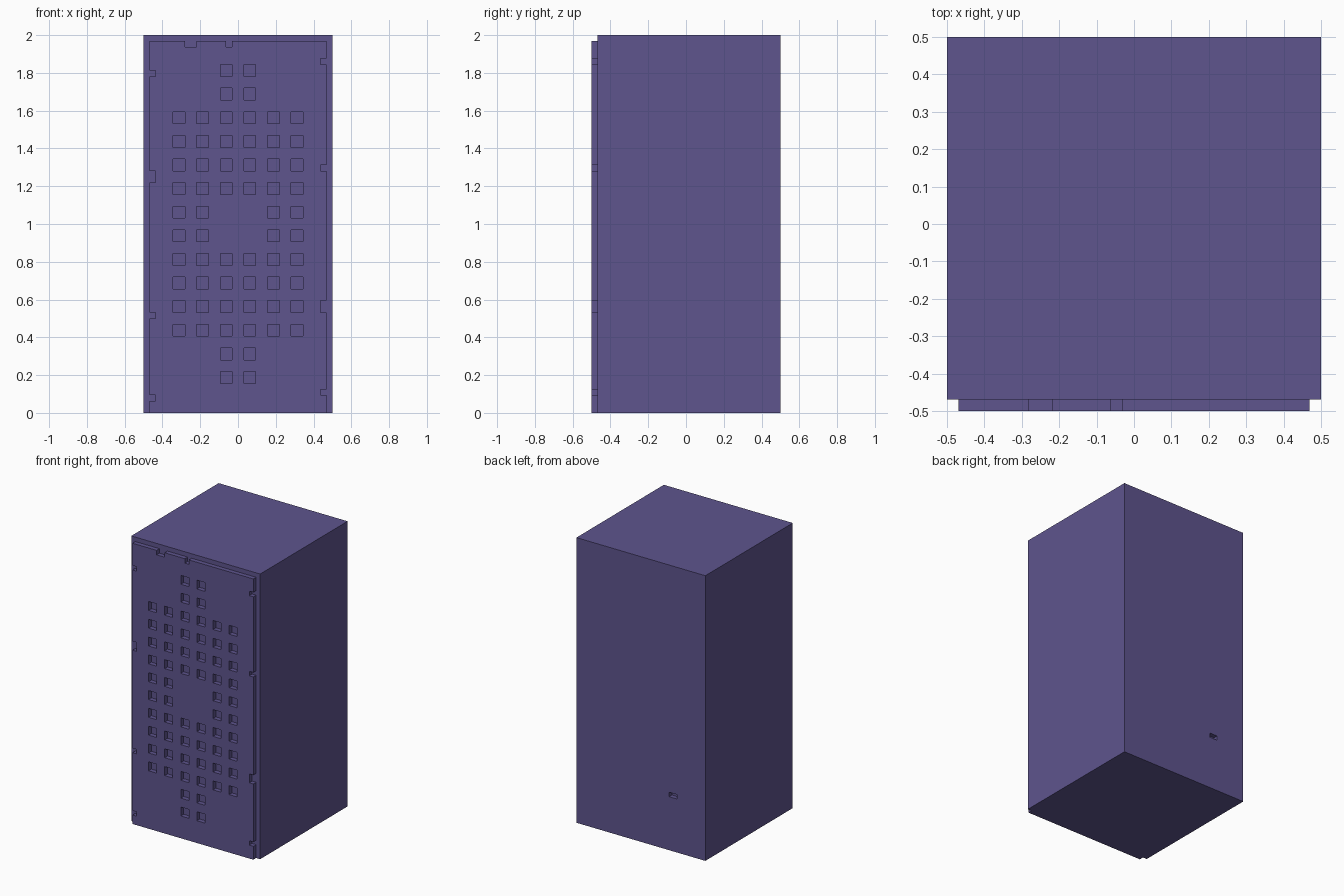
import bpy, bmesh
from mathutils import Vector

if "Cube" in bpy.data.objects:
    bpy.data.objects.remove(bpy.data.objects["Cube"])

U = 1 / 32  # every feature sits on a grid of 32 x 64 cells, 1/32 unit each

# Holes in the front panel: which of the six columns are open in each row, from the top
ROWS = ["001100"] * 2 + ["111111"] * 4 + ["110011"] * 2 + ["111111"] * 4 + ["001100"] * 2

# Notches in the panel rim, as (first cell, last cell)
LEFT = [(57, 57), (39, 40), (16, 16), (2, 2)]
RIGHT = [(59, 59), (41, 41), (17, 18), (3, 3)]
TOP = [(7, 8), (14, 14)]


def within(n, spans):
    return any(a <= n <= b for a, b in spans)


def is_hole(i, k):
    # holes are 2 cells wide and 4 cells apart
    col, cx = divmod(i - 5, 4)
    row, cz = divmod(58 - k, 4)
    return (0 <= col < 6 and 0 <= row < 14 and cx < 2 and cz < 2
            and ROWS[row][col] == "1")


def is_panel(i, k):
    if not (1 <= i <= 30 and k <= 62):
        return False
    if (i == 1 and within(k, LEFT)) or (i == 30 and within(k, RIGHT)):
        return False
    if k == 62 and within(i, TOP):
        return False
    return not is_hole(i, k)


def is_back_slot(i, k):
    return i in (7, 8) and k == 12


def push(bm, side, rule, dy):
    """Extrude the cells of the front (-1) or back (+1) that match the rule."""
    faces = []
    for f in bm.faces:
        if f.normal.y * side > 0.9:
            c = f.calc_center_median()
            if rule(int((c.x + 0.5) / U), int(c.z / U)):
                faces.append(f)
    ext = bmesh.ops.extrude_face_region(bm, geom=faces)["geom"]
    bmesh.ops.translate(bm, vec=(0, dy, 0),
                        verts=[v for v in ext if isinstance(v, bmesh.types.BMVert)])
    bm.faces.ensure_lookup_table()
    left = [f for f in faces if f.is_valid]
    if left:
        bmesh.ops.delete(bm, geom=left, context='FACES')


# Cabinet body, sliced into cells
bm = bmesh.new()
bmesh.ops.create_cube(bm, size=1)
for v in bm.verts:
    v.co = Vector((v.co.x, U - 0.5 if v.co.y < 0 else 0.5, 0 if v.co.z < 0 else 2))
for n, axis, off in ((32, Vector((1, 0, 0)), -0.5), (64, Vector((0, 0, 1)), 0)):
    for s in range(1, n):
        bmesh.ops.bisect_plane(bm, geom=bm.verts[:] + bm.edges[:] + bm.faces[:],
                               plane_co=axis * (off + s * U), plane_no=axis)
bm.normal_update()

# Raised front panel and the small slot in the back
push(bm, -1, is_panel, -U)
push(bm, 1, is_back_slot, -U)

# Merge the flat cells into clean faces
bmesh.ops.recalc_face_normals(bm, faces=bm.faces)
bmesh.ops.dissolve_limit(bm, angle_limit=0.01, verts=bm.verts, edges=bm.edges)
bmesh.ops.triangulate(bm, faces=[f for f in bm.faces if len(f.verts) > 4])

mesh = bpy.data.meshes.new("cabinet")
bm.to_mesh(mesh)
bm.free()
cabinet = bpy.data.objects.new("cabinet", mesh)
bpy.context.collection.objects.link(cabinet)

purple = bpy.data.materials.new("dull purple")
purple.diffuse_color = (0.112, 0.089, 0.27, 1)
purple.use_nodes = True
purple.node_tree.nodes["Principled BSDF"].inputs["Base Color"].default_value = purple.diffuse_color
mesh.materials.append(purple)
